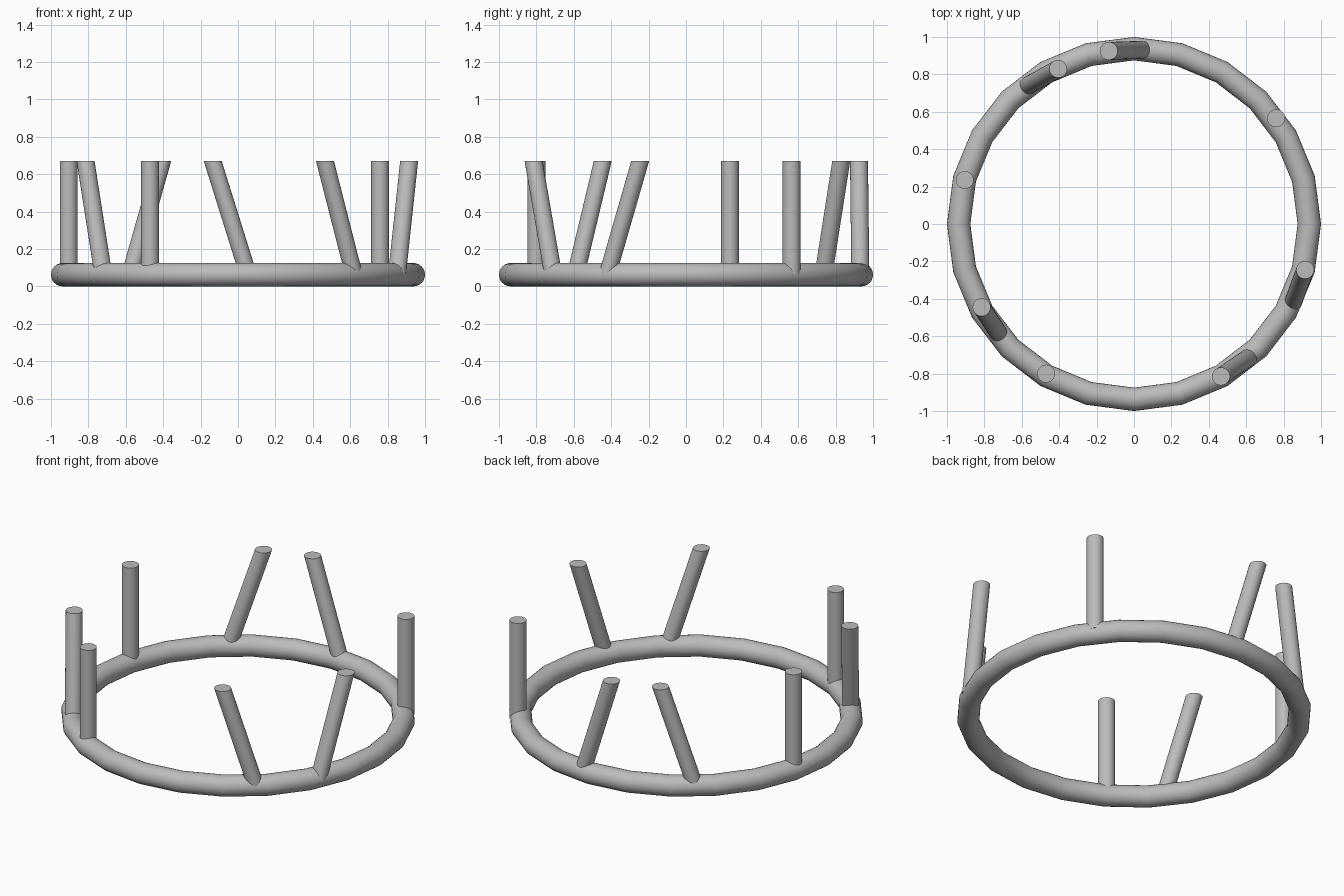
import bpy
import math
from mathutils import Matrix

cube = bpy.data.objects.get("Cube")
if cube:
    bpy.data.objects.remove(cube, do_unlink=True)

grey = bpy.data.materials.new("light_grey")
grey.use_nodes = True
colour = (0.5, 0.5, 0.5, 1)
grey.diffuse_color = colour
grey.node_tree.nodes["Principled BSDF"].inputs["Base Color"].default_value = colour

TUBE = 0.0625
RING = 1 - TUBE
POST_RADIUS = 0.048
POST_TOP = 0.67


def finish(name):
    obj = bpy.context.object
    obj.name = name
    obj.data.materials.append(grey)
    bpy.ops.object.shade_smooth_by_angle(angle=math.radians(40))
    return obj


def post(name, top, base):
    """Post sheared between two points so that both ends stay level."""
    height = POST_TOP - TUBE
    bpy.ops.mesh.primitive_cylinder_add(vertices=24, radius=POST_RADIUS, depth=height)
    obj = finish(name)
    shear = Matrix.Identity(4)
    for axis in (0, 1):
        shear[axis][2] = (top[axis] - base[axis]) / height
    obj.data.transform(shear)
    obj.location = ((top[0] + base[0]) / 2, (top[1] + base[1]) / 2, TUBE + height / 2)


# Base ring
bpy.ops.mesh.primitive_torus_add(major_segments=24, minor_segments=24,
                                 major_radius=RING, minor_radius=TUBE,
                                 location=(0, 0, TUBE))
finish("base_ring")

# Upright posts
for i, spot in enumerate([(-0.905, 0.235), (-0.47, -0.80), (0.76, 0.565)]):
    post(f"upright_post_{i + 1}", spot, spot)

# Leaning posts: top, then foot inside the ring
leaning = [
    ((-0.135, 0.925), (0.055, 0.932)),
    ((-0.405, 0.83), (-0.577, 0.735)),
    ((0.915, -0.245), (0.85, -0.42)),
    ((0.465, -0.815), (0.62, -0.71)),
    ((-0.815, -0.445), (-0.72, -0.59)),
]
for i, (top, foot) in enumerate(leaning):
    post(f"leaning_post_{i + 1}", top, foot)
